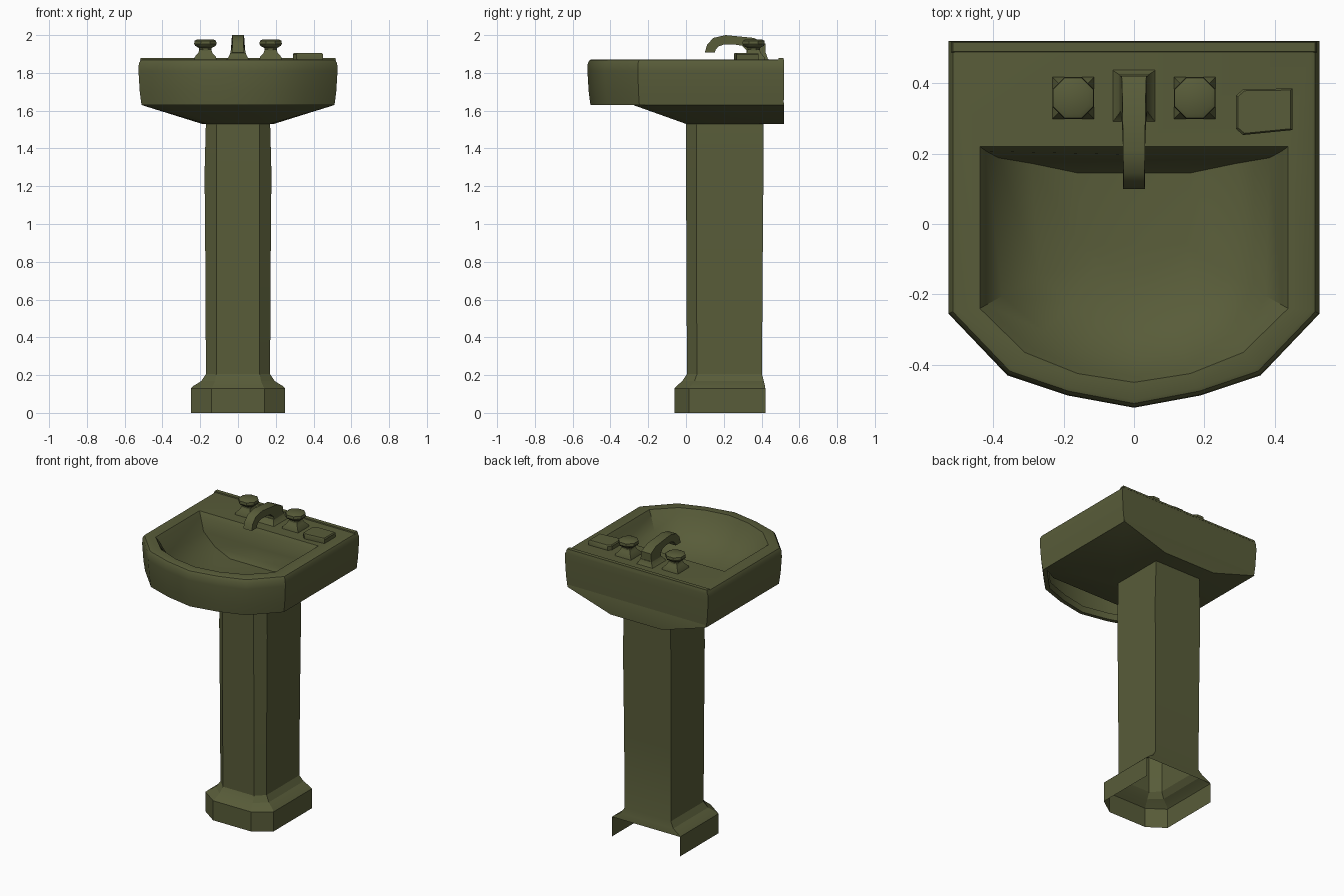
import bpy, bmesh, math

if "Cube" in bpy.data.objects:
    bpy.data.objects.remove(bpy.data.objects["Cube"])

olive = bpy.data.materials.new("olive_ceramic")
olive.diffuse_color = (0.098, 0.107, 0.041, 1)
olive.use_nodes = True
olive.node_tree.nodes["Principled BSDF"].inputs["Base Color"].default_value = olive.diffuse_color


def loft(name, rings, cap_start=False, cap_end=False, skip=(), smooth=35):
    """Join rings of equal point count; skip holds (ring, side) faces left open."""
    bm = bmesh.new()
    rows = [[bm.verts.new(p) for p in r] for r in rings]
    n = len(rows[0])
    for k in range(len(rows) - 1):
        a, b = rows[k], rows[k + 1]
        for i in range(n):
            if (k, i) not in skip:
                j = (i + 1) % n
                bm.faces.new((a[i], a[j], b[j], b[i]))
    if cap_start:
        bm.faces.new(rows[0][::-1])
    if cap_end:
        bm.faces.new(rows[-1])
    if cap_start and cap_end:
        bmesh.ops.recalc_face_normals(bm, faces=bm.faces)
    me = bpy.data.meshes.new(name)
    bm.to_mesh(me)
    bm.free()
    ob = bpy.data.objects.new(name, me)
    bpy.context.collection.objects.link(ob)
    me.materials.append(olive)
    bpy.ops.object.select_all(action='DESELECT')
    ob.select_set(True)
    bpy.context.view_layer.objects.active = ob
    bpy.ops.object.shade_smooth_by_angle(angle=math.radians(smooth))
    return ob


def sym(z, *half):
    """Mirror a half outline (front to back, +x side) into a ring at height z."""
    left = [(-x, y) for x, y in reversed(half) if x > 0]
    return [(x, y, z) for x, y in list(half) + left]


def rect(cx, cy, hx, hy, z):
    return [(cx + sx * hx, cy + sy * hy, z)
            for sx, sy in ((-1, -1), (1, -1), (1, 1), (-1, 1))]


def circle(cx, cy, r, z, n=8):
    return [(cx + r * math.cos(math.tau * (i + .5) / n),
             cy + r * math.sin(math.tau * (i + .5) / n), z) for i in range(n)]


# Basin: inner lip, outer skirt, rim and bowl in one continuous shell
def outline(z, d):
    return sym(z, (0, -.522 + d), (.19 - d * .4, -.487 + d), (.36 - d * .6, -.43 + d),
               (.527 - d, -.255 + d * .5), (.527 - d, .52 - d * .2), (0, .52 - d * .2))


loft("basin", [
    outline(1.67, .045), outline(1.63, .04), outline(1.63, .016), outline(1.70, .007),
    outline(1.81, 0), outline(1.85, .002), outline(1.868, .012), outline(1.872, .022),
    sym(1.872, (0, -.45), (.16, -.425), (.31, -.365), (.438, -.24), (.438, .22), (0, .22)),
    sym(1.845, (0, -.435), (.155, -.41), (.30, -.35), (.42, -.23), (.42, .207), (0, .197)),
    sym(1.76, (0, -.385), (.135, -.36), (.255, -.305), (.375, -.205), (.385, .188), (0, .18)),
    sym(1.69, (0, -.28), (.10, -.26), (.18, -.225), (.27, -.145), (.29, .172), (0, .165)),
    sym(1.655, (0, -.13), (.05, -.125), (.10, -.11), (.15, -.06), (.16, .145), (0, .145)),
], cap_end=True)

# Sloped underside joining the basin to the column
loft("basin_underside", [
    sym(1.53, (.115, 0), (.17, .055), (.19, .52)),
    sym(1.63, (.40, -.28), (.51, -.22), (.511, .52)),
    sym(1.68, (.39, -.30), (.49, -.23), (.49, .51)),
], cap_start=True, smooth=20)

# Raised ledge along the back edge
loft("back_ledge", [rect(0, .503, .52, .016, 1.865), rect(0, .503, .515, .013, 1.879)],
     True, True)

# Column and flared foot, open underneath and at the lower back
loft("pedestal", [
    sym(0, (.14, -.062), (.25, .015), (.25, .42)),
    sym(.13, (.14, -.062), (.25, .015), (.25, .42)),
    sym(.142, (.133, -.05), (.237, .025), (.237, .418)),
    sym(.168, (.122, -.02), (.195, .045), (.195, .412)),
    sym(.205, (.115, .005), (.17, .058), (.17, .402)),
    sym(.70, (.115, .003), (.172, .056), (.172, .405)),
    sym(1.27, (.115, 0), (.177, .055), (.177, .41)),
    sym(1.535, (.115, 0), (.17, .055), (.17, .41)),
], skip={(0, 2)}, smooth=20)

# Tap handles: flared square foot with an eight-sided knob
for side, s in (("left", -1), ("right", 1)):
    cx, cy = s * .173, .358
    loft(side + "_tap_foot", [rect(cx, cy, h, h, z) for h, z in
                              ((.06, 1.868), (.056, 1.885), (.038, 1.905), (.03, 1.925))],
         True, True)
    loft(side + "_tap_knob", [circle(cx, cy, r, z) for r, z in
                              ((.034, 1.91), (.036, 1.932), (.058, 1.943), (.064, 1.953),
                               (.062, 1.97), (.048, 1.977))], True, True)

# Spout: sections of (half width, outer y, outer z, inner y, inner z)
sections = [
    (.048, .42, 1.868, .32, 1.868), (.038, .42, 1.92, .32, 1.92),
    (.035, .42, 1.955, .295, 1.944), (.033, .36, 1.985, .26, 1.95),
    (.031, .21, 2.0, .20, 1.95), (.030, .145, 1.985, .172, 1.94),
    (.030, .112, 1.95, .158, 1.925), (.031, .10, 1.908, .152, 1.908),
]
loft("spout", [[(-w, oy, oz), (w, oy, oz), (w, iy, iz), (-w, iy, iz)]
               for w, oy, oz, iy, iz in sections], True, True)
loft("spout_foot", [rect(0, cy, hx, hy, z) for cy, hx, hy, z in
                    ((.363, .065, .078, 1.868), (.365, .055, .068, 1.876),
                     (.37, .04, .053, 1.905))], True, True)


# Soap rest on the right of the shelf
def soap(z, k):
    pts = ((.29, .27), (.31, .253), (.45, .267), (.45, .385), (.31, .383), (.29, .365))
    return [(.37 + (x - .37) * k, .32 + (y - .32) * k, z) for x, y in pts]


loft("soap_rest", [soap(1.868, .98), soap(1.898, 1), soap(1.905, .93)], True, True)
